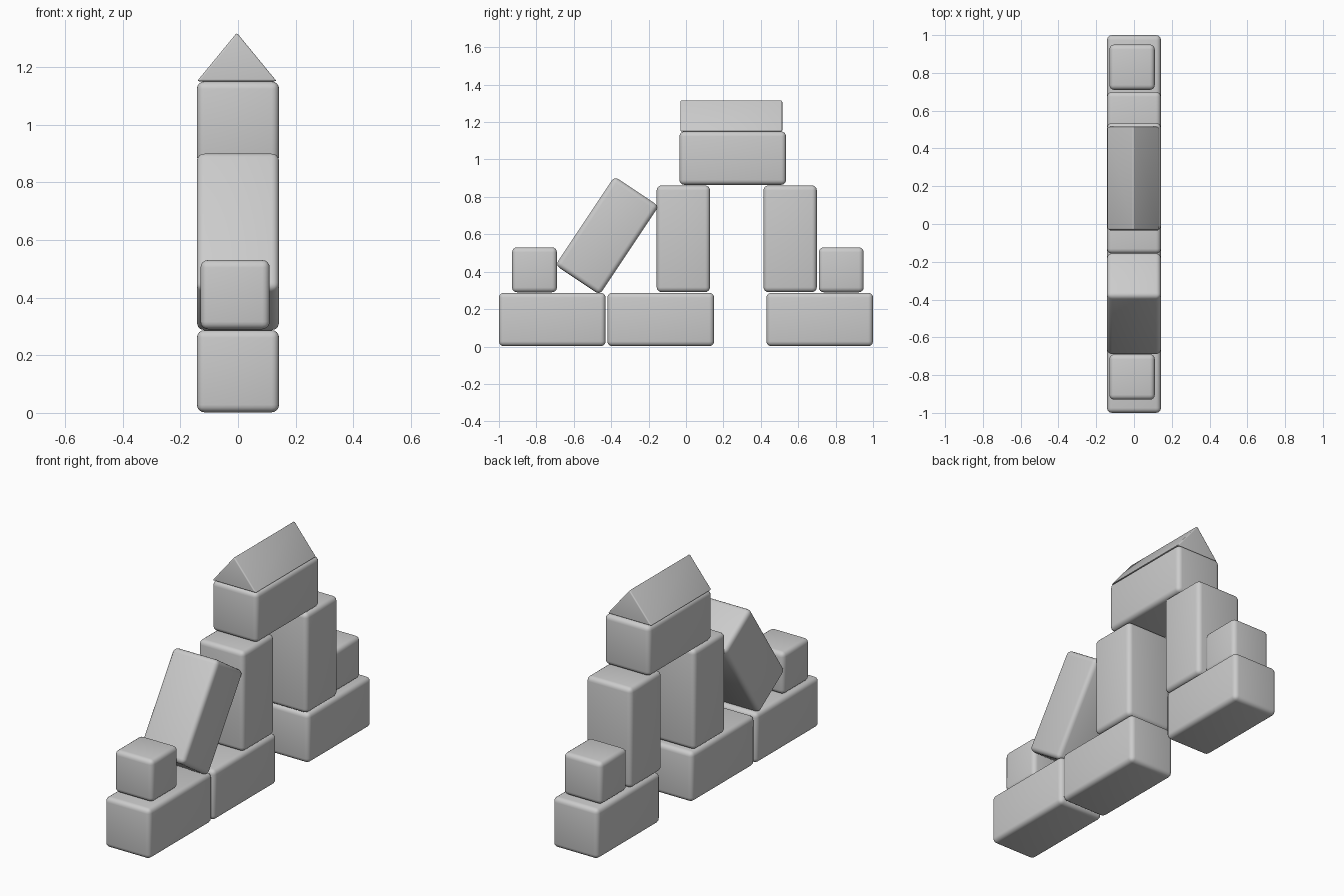
import bpy
import bmesh
import math

cube = bpy.data.objects.get("Cube")
if cube:
    bpy.data.objects.remove(cube, do_unlink=True)

grey = bpy.data.materials.new("plain grey")
grey.use_nodes = True
GREY = (0.6, 0.6, 0.6, 1)
grey.diffuse_color = GREY
grey.node_tree.nodes["Principled BSDF"].inputs["Base Color"].default_value = GREY

W, L, S = 0.285, 0.57, 0.24  # block width, block length, small cube side


def finish(obj, bevel):
    """Round the edges and smooth the shading."""
    obj.data.materials.append(grey)
    mod = obj.modifiers.new("rounded edges", "BEVEL")
    mod.width = bevel
    mod.segments = 4
    mod.limit_method = "ANGLE"
    bpy.ops.object.select_all(action="DESELECT")
    obj.select_set(True)
    bpy.context.view_layer.objects.active = obj
    bpy.ops.object.modifier_apply(modifier=mod.name)
    bpy.ops.object.shade_smooth_by_angle(angle=math.radians(35))


def block(name, size, location, tilt=0):
    bpy.ops.mesh.primitive_cube_add(size=1, location=location,
                                    rotation=(math.radians(tilt), 0, 0))
    obj = bpy.context.object
    obj.name = name
    obj.scale = size
    bpy.ops.object.transform_apply(location=False, rotation=False, scale=True)
    finish(obj, 0.026)


lying, standing, small = (W, L, W), (W, W, L), (S, S, S)

# Bottom row
for name, y in (("front_base", -0.715), ("middle_base", -0.135), ("back_base", 0.715)):
    block(name, lying, (0, y, W / 2 + 0.002))

# Pillars, lintel and leaning block
for name, y in (("front_pillar", -0.014), ("back_pillar", 0.557)):
    block(name, standing, (0, y, 0.576))
block("lintel", lying, (0, 0.25, 1.007))
block("leaning_block", standing, (0, -0.422, 0.593), -33.7)

# Small end cubes
for name, y in (("front_cube", -0.81), ("back_cube", 0.83)):
    block(name, small, (-0.01, y, 0.41))

# Roof prism: triangle profile extruded along y
bm = bmesh.new()
profile = [(-0.142, 1.15), (0.134, 1.15), (-0.004, 1.318)]
face = bm.faces.new([bm.verts.new((x, -0.03, z)) for x, z in profile])
side = bmesh.ops.extrude_face_region(bm, geom=[face])
bmesh.ops.translate(bm, vec=(0, 0.545, 0),
                    verts=[v for v in side["geom"] if isinstance(v, bmesh.types.BMVert)])
bmesh.ops.recalc_face_normals(bm, faces=bm.faces)
mesh = bpy.data.meshes.new("roof")
bm.to_mesh(mesh)
bm.free()
roof = bpy.data.objects.new("roof", mesh)
bpy.context.collection.objects.link(roof)
finish(roof, 0.007)
